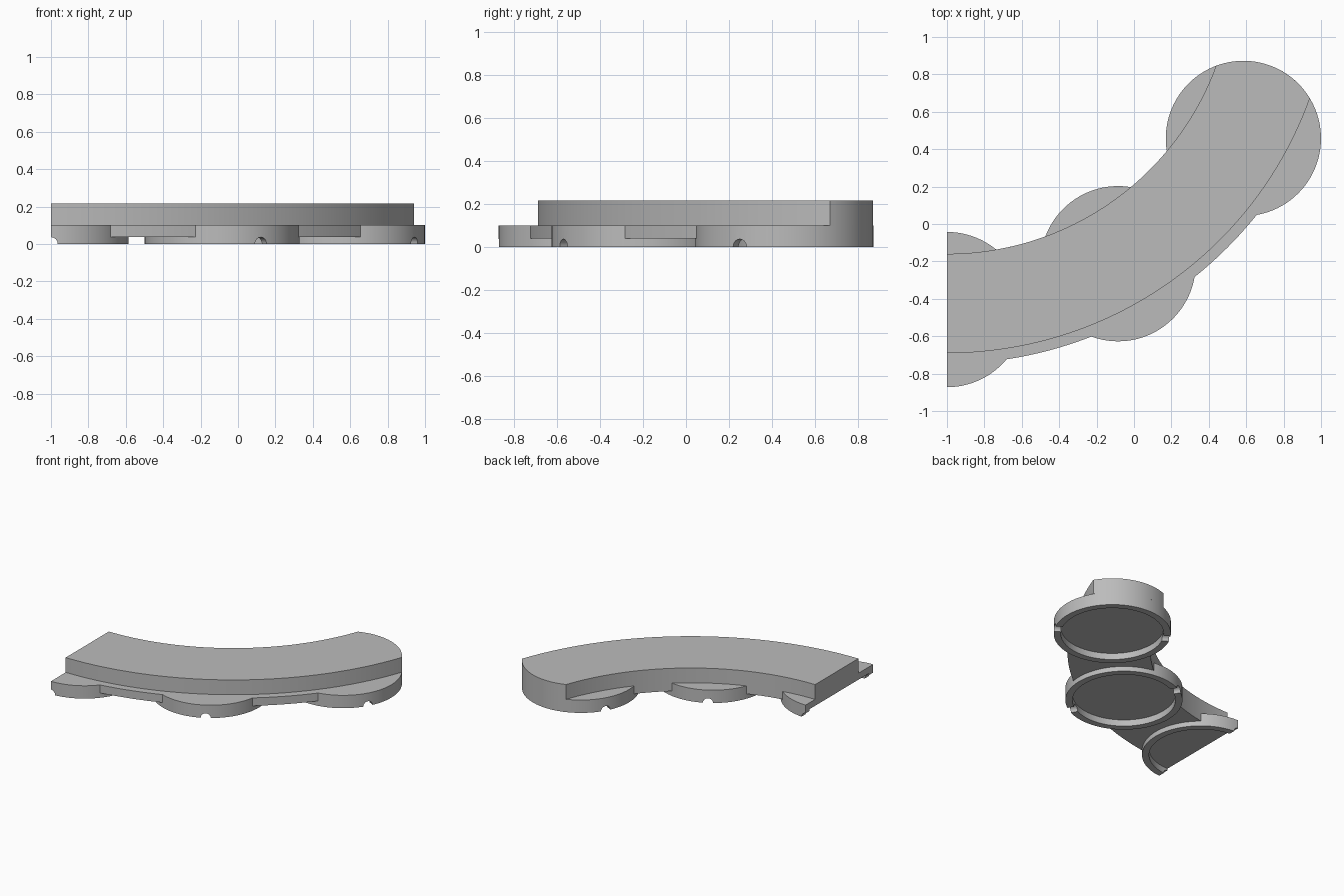
import bpy, bmesh
from math import sin, cos, acos, atan2, radians, pi
from mathutils import Vector, Matrix

if "Cube" in bpy.data.objects:
    bpy.data.objects.remove(bpy.data.objects["Cube"], do_unlink=True)

# Main dimensions: the curve sweeps around a pivot on the flat cut end
MID, DISC_R, RECESS_R, NOTCH_R = 1.83, 0.415, 0.365, 0.036
INNER, SLAB_OUT, BAND_OUT = 1.532, 2.063, 2.12
BAND_Z, BASE_TOP, TOP, RECESS_Z = 0.038, 0.1, 0.215, 0.05
PIVOT = Vector((-1, 0.75 * MID))

grey = bpy.data.materials.new("light grey")
grey.use_nodes = True
colour = (0.5, 0.5, 0.5, 1)
grey.diffuse_color = colour
grey.node_tree.nodes["Principled BSDF"].inputs["Base Color"].default_value = colour


def arc(centre, radius, start, end, steps):
    return [centre + radius * Vector((cos(a), sin(a)))
            for a in (start + (end - start) * i / steps for i in range(steps + 1))]


def finish(name, bm):
    bmesh.ops.recalc_face_normals(bm, faces=bm.faces)
    mesh = bpy.data.meshes.new(name)
    bm.to_mesh(mesh)
    bm.free()
    mesh.materials.append(grey)
    obj = bpy.data.objects.new(name, mesh)
    bpy.context.collection.objects.link(obj)
    return obj


def prism(name, outline, z0, z1):
    bm = bmesh.new()
    face = bm.faces.new([bm.verts.new((p.x, p.y, z0)) for p in outline])
    top = bmesh.ops.extrude_face_region(bm, geom=[face])["geom"]
    bmesh.ops.translate(bm, vec=(0, 0, z1 - z0),
                        verts=[v for v in top if isinstance(v, bmesh.types.BMVert)])
    return finish(name, bm)


def activate(obj):
    bpy.ops.object.select_all(action='DESELECT')
    obj.select_set(True)
    bpy.context.view_layer.objects.active = obj


def combine(target, other, operation):
    activate(target)
    mod = target.modifiers.new(operation.lower(), 'BOOLEAN')
    mod.operation, mod.solver, mod.object = operation, 'EXACT', other
    bpy.ops.object.modifier_apply(modifier=mod.name)
    bpy.data.objects.remove(other, do_unlink=True)


# Lower curved band joining the feet
down = -pi / 2
last = down + radians(60)
base = prism("base", arc(PIVOT, BAND_OUT, down, last, 64)
             + arc(PIVOT, INNER, last, down, 64), BAND_Z, BASE_TOP)

# Round feet every thirty degrees, the first one halved by the cut end
angles = [down + radians(a) for a in (0, 30, 60)]
centres = [PIVOT + MID * Vector((cos(a), sin(a))) for a in angles]
for i, centre in enumerate(centres):
    if i == 0:
        outline = arc(centre, DISC_R, -pi / 2, pi / 2, 48)
    else:
        outline = arc(centre, DISC_R, 0, 2 * pi, 96)[:-1]
    combine(base, prism("foot", outline, 0, BASE_TOP), 'UNION')

# Round recess and two half-round rim notches under each foot
for angle, centre in zip(angles, centres):
    ring = arc(centre, RECESS_R, 0, 2 * pi, 96)[:-1]
    combine(base, prism("recess_cutter", ring, -0.1, RECESS_Z), 'DIFFERENCE')
    bm = bmesh.new()
    place = (Matrix.Translation((centre.x, centre.y, 0))
             @ Matrix.Rotation(angle, 4, 'Z') @ Matrix.Rotation(pi / 2, 4, 'Y'))
    bmesh.ops.create_cone(bm, cap_ends=True, segments=24, radius1=NOTCH_R,
                          radius2=NOTCH_R, depth=0.9, matrix=place)
    combine(base, finish("notch_cutter", bm), 'DIFFERENCE')

# Raised curved slab, its far end rounded to follow the last foot
end = centres[-1]


def meet(radius):
    """Angle about the pivot where an arc leaves the last foot."""
    return last + acos((radius ** 2 + MID ** 2 - DISC_R ** 2) / (2 * radius * MID))


def bearing(radius):
    a = meet(radius)
    d = PIVOT + radius * Vector((cos(a), sin(a))) - end
    return atan2(d.y, d.x)


outline = (arc(PIVOT, SLAB_OUT, down, meet(SLAB_OUT), 72)
           + arc(end, DISC_R, bearing(SLAB_OUT), bearing(INNER), 24)[1:-1]
           + arc(PIVOT, INNER, meet(INNER), down, 72))
slab = prism("upper_slab", outline, BASE_TOP, TOP)

for obj in (base, slab):
    activate(obj)
    bpy.ops.object.shade_smooth_by_angle(angle=radians(30))
